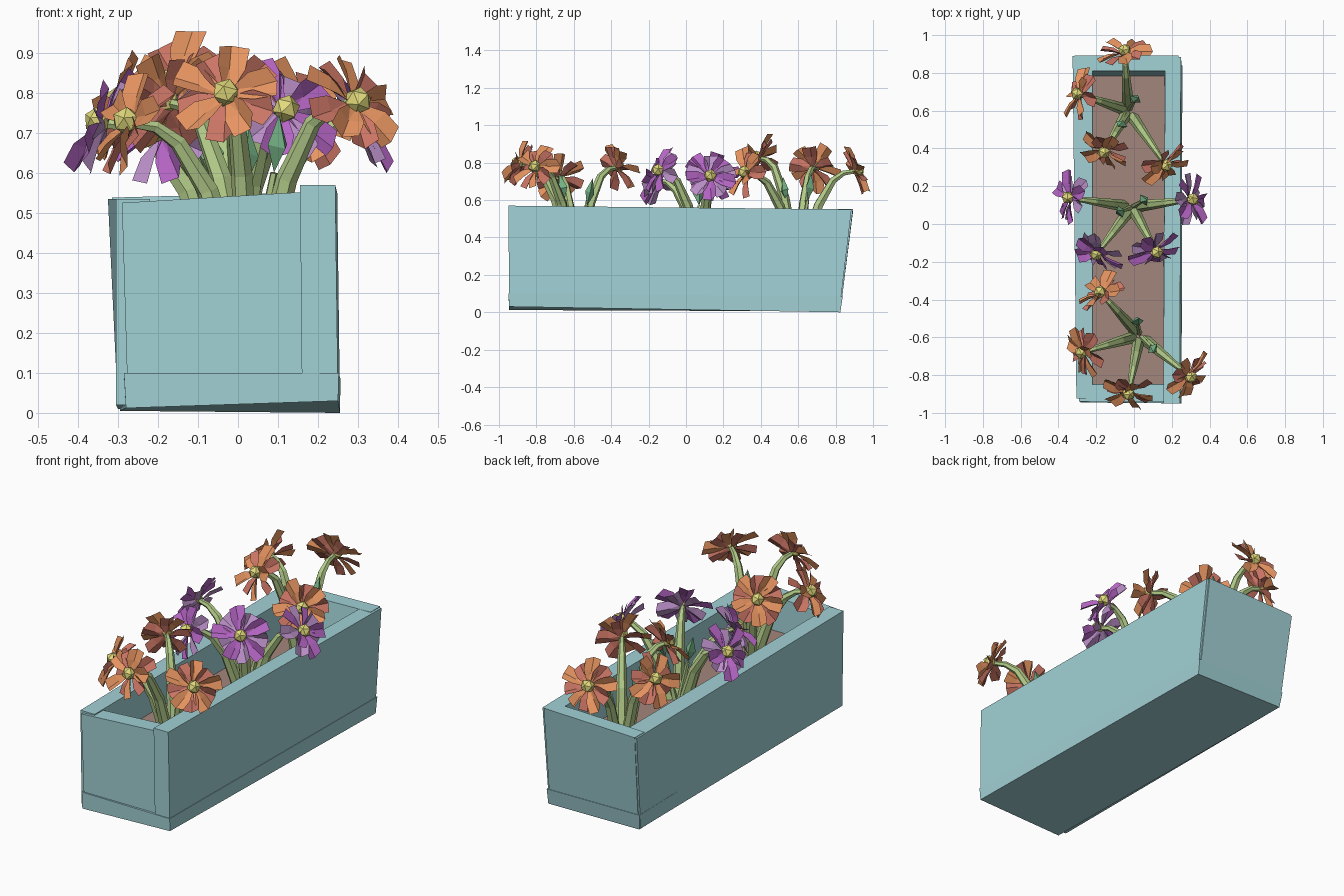
import bpy, bmesh, math, random
from mathutils import Vector, Matrix

if "Cube" in bpy.data.objects:
    bpy.data.objects.remove(bpy.data.objects["Cube"])
random.seed(4)


def material(name, rgb):
    m = bpy.data.materials.new(name)
    m.diffuse_color = (*rgb, 1)
    m.use_nodes = True
    m.node_tree.nodes["Principled BSDF"].inputs["Base Color"].default_value = m.diffuse_color
    return m


WOOD = material("painted_wood", (0.36, 0.64, 0.67))
SOIL = material("soil", (0.36, 0.24, 0.20))
STEM = material("stem_green", (0.45, 0.60, 0.25))
LEAF = material("leaf_green", (0.19, 0.47, 0.25))
YELLOW = material("flower_centre", (0.76, 0.70, 0.20))
ORANGE = [material("petal_orange", (0.80, 0.30, 0.12)), material("petal_red", (0.60, 0.18, 0.13))]
PURPLE = [material("petal_purple", (0.46, 0.13, 0.55)), material("petal_lilac", (0.50, 0.28, 0.58))]


def add_mesh(name, verts, faces, *mats, slots=None):
    me = bpy.data.meshes.new(name)
    me.from_pydata([tuple(v) for v in verts], [], faces)
    for m in mats:
        me.materials.append(m)
    if slots:
        me.polygons.foreach_set("material_index", slots)
    ob = bpy.data.objects.new(name, me)
    bpy.context.collection.objects.link(ob)
    return ob


def board(name, bottom, top, mat=WOOD):
    """Slightly crooked board from its four lower and four upper corners."""
    faces = [(3, 2, 1, 0), (4, 5, 6, 7)] + [(i, (i + 1) % 4, (i + 1) % 4 + 4, i + 4) for i in range(4)]
    add_mesh(name, bottom + top, faces, mat)


def quad(x0, x1, y0, y1, zl, zr):
    return [(x0, y0, zl), (x1, y0, zr), (x1, y1, zr), (x0, y1, zl)]


# Planter: four crooked boards, a base tray and the soil
board("left_board",
      [(-.305, -.915, .02), (-.21, -.915, .02), (-.21, .82, .01), (-.30, .82, .01)],
      [(-.305, -.925, .535), (-.22, -.925, .535), (-.22, .89, .535), (-.325, .89, .535)])
board("right_board",
      [(.16, -.945, .035), (.25, -.945, .035), (.255, .82, .004), (.16, .82, .004)],
      [(.155, -.95, .57), (.243, -.95, .57), (.248, .885, .55), (.165, .885, .55)])
board("front_board", quad(-.275, .245, -.935, -.84, .02, .033), quad(-.29, .215, -.94, -.85, .525, .555))
board("back_board", quad(-.29, .245, .735, .825, .01, .004), quad(-.315, .235, .81, .893, .538, .553))
board("base_tray",
      [(-.28, -.945, .012), (.25, -.945, .03), (.255, .825, 0), (-.295, .825, .005)],
      [(-.285, -.943, .10), (.252, -.95, .10), (.256, .838, .085), (-.305, .838, .09)])
board("soil_bed", quad(-.23, .18, -.87, .78, .09, .09), quad(-.23, .18, -.87, .82, .36, .36), SOIL)


def tube(name, path, radii, sides=6):
    verts, faces = [], []
    for i, p in enumerate(path):
        d = path[min(i + 1, len(path) - 1)] - path[max(i - 1, 0)]
        side = d.cross(Vector((0, 0, 1))).normalized()
        up = side.cross(d).normalized()
        for k in range(sides):
            a = k * math.tau / sides
            verts.append(p + radii[i] * (math.cos(a) * side + math.sin(a) * up))
    for i in range(len(path) - 1):
        for k in range(sides):
            a, b = i * sides + k, i * sides + (k + 1) % sides
            faces.append((a, b, b + sides, a + sides))
    faces += [tuple(reversed(range(sides))), tuple(range(len(verts) - sides, len(verts)))]
    add_mesh(name, verts, faces, STEM)


def flower_head(name, centre, facing, mats):
    frame = Matrix.Translation(centre) @ facing.to_track_quat('Z', 'Y').to_matrix().to_4x4()
    verts, faces, slots = [], [], []
    spin = random.uniform(0, 1)
    # Two whorls of five creased, twisted petals
    for layer in range(2):
        for k in range(5):
            length = random.uniform(.125, .15) - .012 * layer
            outline = [(.01, -.010, 0), (.01, .010, 0), (.55 * length, -.036, .012), (.55 * length, 0, -.006),
                       (.55 * length, .036, .012), (length, -.042, .006), (length * 1.03, 0, -.016),
                       (length * .93, .036, .004)]
            pose = (Matrix.Rotation(spin + (k + layer / 2) * math.tau / 5, 4, 'Z')
                    @ Matrix.Translation((0, 0, -.012 * layer))
                    @ Matrix.Rotation(random.uniform(-.38, .08) + .12 * layer, 4, 'Y')
                    @ Matrix.Rotation(random.uniform(.15, .55), 4, 'X'))
            n = len(verts)
            verts += [frame @ pose @ Vector(v) for v in outline]
            new = [(0, 2, 3), (0, 3, 1), (1, 3, 4), (2, 5, 6, 3), (3, 6, 7, 4)]
            faces += [tuple(n + i for i in f) for f in new]
            slots += [layer] * len(new)
    add_mesh(name + "_petals", verts, faces, *mats, slots=slots)
    # Faceted yellow centre
    me = bpy.data.meshes.new(name + "_centre")
    bm = bmesh.new()
    bmesh.ops.create_icosphere(bm, subdivisions=1, radius=.036,
                               matrix=frame @ Matrix.Translation((0, 0, .012)))
    bm.to_mesh(me)
    bm.free()
    me.materials.append(YELLOW)
    bpy.context.collection.objects.link(bpy.data.objects.new(name + "_centre", me))


def leaf(name, root, tip_base, lean):
    """Folded leaf on a thin stalk."""
    out = Vector((lean[0], lean[1], 0)).normalized()
    side = out.cross(Vector((0, 0, 1)))
    up = Vector((0, 0, 1))
    tube(name + "_stalk", [root, tip_base], [.016, .010], 5)
    verts = [tip_base, tip_base + .07 * up + .012 * out + .034 * side, tip_base + .06 * up + .04 * out,
             tip_base + .07 * up + .012 * out - .034 * side, tip_base + .145 * up + .03 * out + .012 * side,
             tip_base + .08 * up - .008 * out]
    add_mesh(name, verts, [(0, 1, 2), (0, 2, 3), (2, 1, 4), (2, 4, 3), (0, 5, 1), (0, 3, 5), (1, 5, 4), (5, 3, 4)], LEAF)


# Plants: root, petal colours, flower centres, leaf positions
plants = [
    ("front_plant", (.03, -.59), ORANGE,
     [(-.03, -.90, .80), (.30, -.81, .78), (-.28, -.68, .73), (-.18, -.36, .78)],
     [(.02, -.53, .57), (.09, -.65, .60)]),
    ("middle_plant", (-.01, .09), PURPLE,
     [(-.20, -.16, .71), (.12, -.15, .76), (.31, .13, .73), (-.35, .14, .73)],
     [(-.06, .07, .57), (.04, .12, .58)]),
    ("back_plant", (-.03, .60), ORANGE,
     [(-.05, .92, .76), (-.30, .69, .78), (-.16, .38, .83), (.17, .31, .75)],
     [(-.06, .54, .58), (0, .65, .60)]),
]
for plant, (rx, ry), mats, heads, leaves in plants:
    root = Vector((rx, ry, .30))
    for i, h in enumerate(heads):
        head = Vector(h)
        flat = Vector((head.x - rx, head.y - ry, 0))
        facing = (flat.normalized() + Vector((0, 0, .5))).normalized()
        head -= facing * .012
        path = [root + flat * .08,
                root + flat * .34 + Vector((0, 0, .6 * (head.z - .30))),
                root + flat * .58 + Vector((0, 0, head.z - .35)),
                root + flat * .76 + Vector((0, 0, head.z - .31)),
                head]
        tube(f"{plant}_stem_{i + 1}", path, [.032, .027, .021, .016, .012])
        flower_head(f"{plant}_flower_{i + 1}", head, facing, mats)
    for i, p in enumerate(leaves):
        leaf(f"{plant}_leaf_{i + 1}", root, Vector(p), (p[0] - rx, p[1] - ry))
